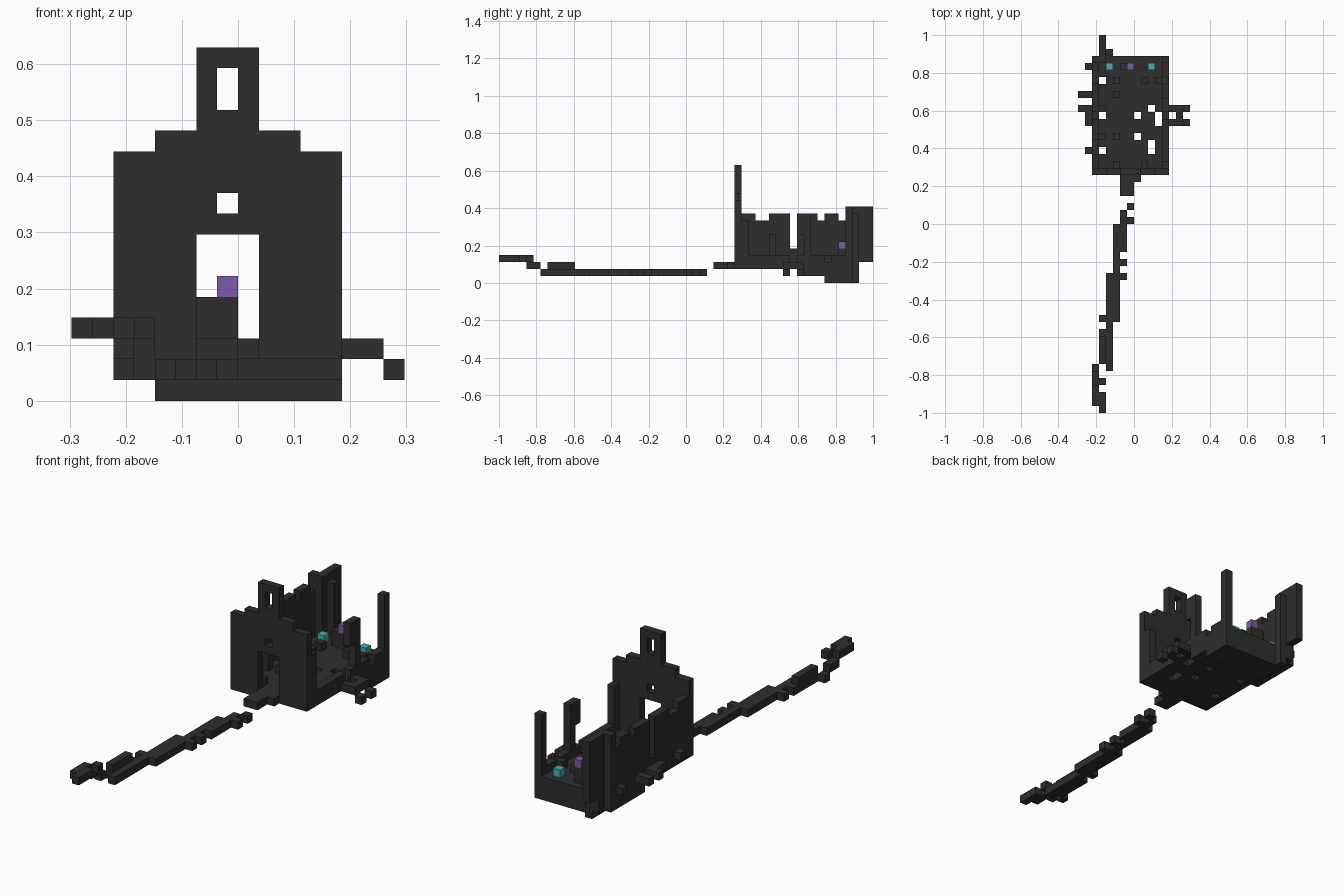
import bpy
import bmesh
from mathutils import Vector

if "Cube" in bpy.data.objects:
    bpy.data.objects.remove(bpy.data.objects["Cube"], do_unlink=True)

UNIT = 2 / 54                      # edge of one block
ORIGIN = Vector((8, 27, 0))        # grid point that sits at x = y = z = 0


def material(name, colour):
    mat = bpy.data.materials.new(name)
    mat.use_nodes = True
    mat.diffuse_color = (*colour, 1)
    mat.node_tree.nodes["Principled BSDF"].inputs["Base Color"].default_value = (*colour, 1)
    return mat


STONE = material("dark_stone", (0.027, 0.027, 0.027))
PURPLE = material("purple_glow", (0.21, 0.105, 0.41))
TEAL = material("teal_glow", (0.07, 0.42, 0.44))


def box(x, y, z):
    """Set of blocks; each argument is one index or an inclusive (first, last) pair."""
    spans = [(v, v) if isinstance(v, int) else v for v in (x, y, z)]
    rx, ry, rz = (range(a, b + 1) for a, b in spans)
    return {(i, j, k) for i in rx for j in ry for k in rz}


def build(name, cells, mat=STONE):
    """Make a mesh from the exposed sides of a set of blocks."""
    bm = bmesh.new()
    for cell in cells:
        for axis in range(3):
            for side in (0, 1):
                step = Vector((0, 0, 0))
                step[axis] = 2 * side - 1
                if tuple(int(c + s) for c, s in zip(cell, step)) in cells:
                    continue
                u, v = (axis + 1) % 3, (axis + 2) % 3
                corners = []
                for a, b in ((0, 0), (1, 0), (1, 1), (0, 1)):
                    p = Vector(cell)
                    p[axis] += side
                    p[u] += a
                    p[v] += b
                    corners.append(bm.verts.new((p - ORIGIN) * UNIT))
                bm.faces.new(corners if side else corners[::-1])
    bmesh.ops.remove_doubles(bm, verts=bm.verts, dist=UNIT / 100)
    bmesh.ops.dissolve_limit(bm, angle_limit=0.01, verts=bm.verts, edges=bm.edges)
    mesh = bpy.data.meshes.new(name)
    bm.to_mesh(mesh)
    bm.free()
    mesh.materials.append(mat)
    obj = bpy.data.objects.new(name, mesh)
    bpy.context.collection.objects.link(obj)
    return obj


# Front wall with stepped gable, bell opening, small window and doorway
facade = box((2, 12), 34, (2, 11)) | box((4, 10), 34, 12) | box((6, 8), 34, (13, 16))
facade -= box(7, 34, (14, 15)) | box(7, 34, 9) | box((6, 8), 34, (3, 7))
build("front_wall", facade)

# Floor, thickening in steps to the back, with broken holes
floor = box((2, 12), (35, 50), 2) | box((2, 12), (44, 50), 1) | box((4, 12), (47, 50), 0)
for x, y in ((3, 47), (3, 42), (3, 37), (8, 42), (10, 43), (11, (41, 42)),
             (8, 39), (10, (37, 38))):
    floor -= box(x, y, (0, 2))
build("broken_floor", floor)

# Tall ruined wall on the -x side: (run of blocks, top block)
wall = set()
for run, top in (((35, 36), 9), ((37, 38), 8), ((39, 41), 9), (42, 4), ((43, 45), 9),
                 (46, 8), ((47, 48), 9), (49, 8), (50, 10)):
    wall |= box(2, run, (3, top))
for y in (39, 43):
    wall |= box(3, y, (3, 6))
build("tall_side_wall", wall)

# Leaning back corner that steps outward
corner = box(3, (50, 53), (3, 10)) | box((3, 4), 51, (1, 9)) | box(4, 51, 0)
build("back_corner_tower", corner)

# Low collapsed wall on the +x side with a pillar, arch stub and corner post
low = box(12, (35, 49), 3) | box(12, 44, (4, 9)) | box(12, 43, (7, 9))
low |= box(12, 50, (3, 10)) | box(12, 35, (4, 8))
low -= box(12, 42, 3) | box(12, 47, 3)
build("low_side_wall", low)

# Fallen blocks outside both walls
outside = box((0, 1), 45, 3) | box((0, 1), 43, 3) | box(1, (41, 42), 3)
outside |= box(1, 49, 3) | box(1, 37, 3)
for y in (41, 43):
    outside |= box((13, 14), y, 2) | box(15, y, 1)
outside |= box(14, 42, 2)
build("outer_rubble", outside)

# Loose blocks on the floor
inside = set()
for x, y in ((9, 47), (11, 47), (5, 45), (5, 39), (5, 35), (9, 35), (5, 47)):
    inside |= box(x, y, 3)
build("inner_rubble", inside)

# Altar and glowing blocks
build("altar", box((6, 7), 49, (3, 4)))
build("altar_light", box(7, 49, 5), PURPLE)
for name, x in (("right", 4), ("left", 10)):
    build(name + "_lamp", box(x, 49, 3), TEAL)

# Doorstep
build("doorstep", box((6, 7), (31, 33), 2) | box(8, 33, 2))

# Winding path: lower run, raised kerb, and climbing end
path = box(7, 29, 1) | box(7, 27, 1) | box(6, (23, 28), 1) | box(5, (13, 26), 1)
path |= box(6, 21, 1) | box(6, 19, 1) | box(4, (6, 19), 1)
path |= box(3, (7, 11), 1) | box(3, 13, 1) | box(2, 6, 1)
build("path", path)
build("path_kerb", box(3, (7, 10), 2))
build("path_end", box(2, (4, 5), 2) | box(2, (1, 3), 3) | box(3, (0, 2), 3) | box(3, 4, 3))
